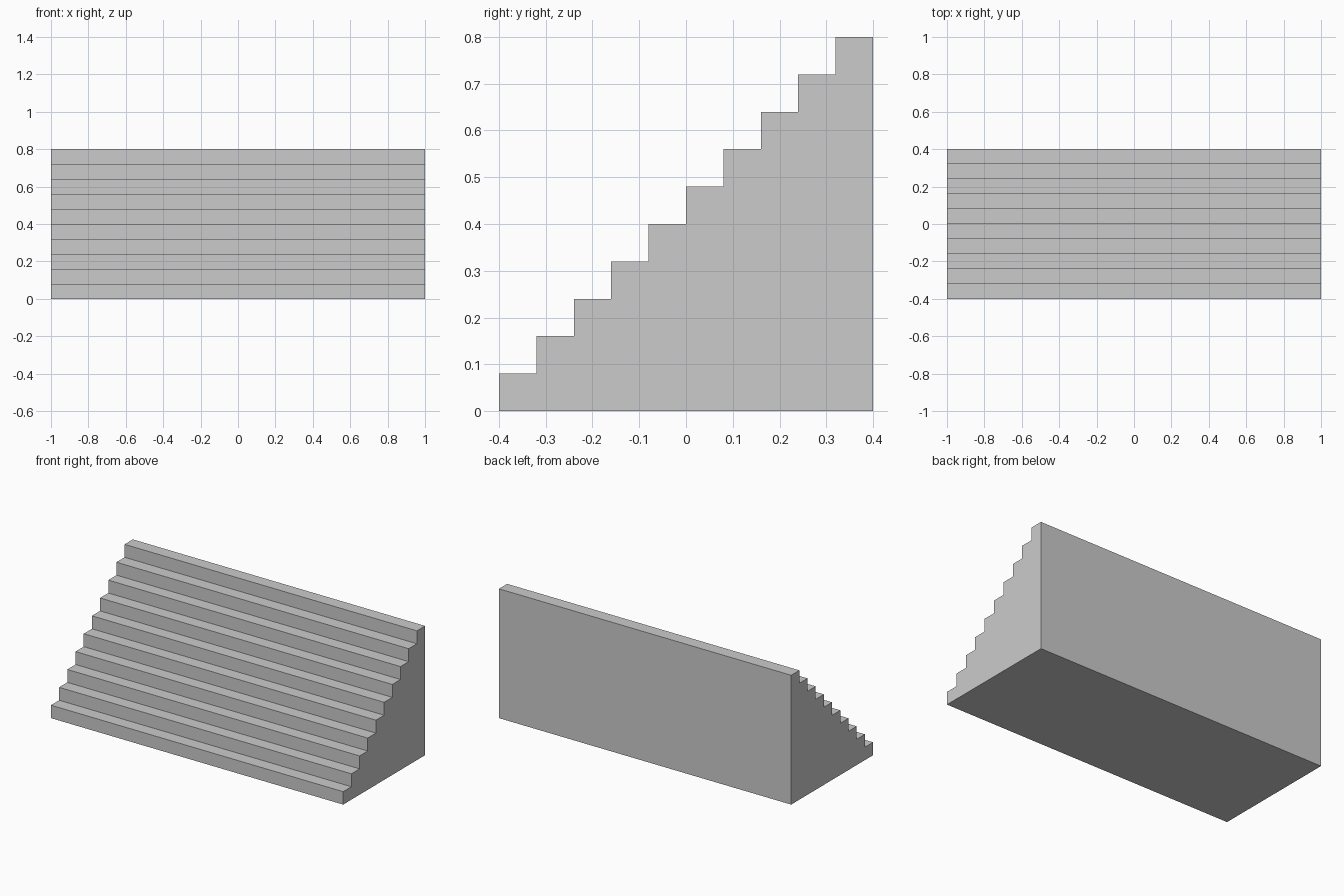
import bpy
import bmesh

if "Cube" in bpy.data.objects:
    bpy.data.objects.remove(bpy.data.objects["Cube"])

STEPS = 10
STEP = 0.08
HALF_WIDTH = 1.0
FRONT, BACK = -0.4, 0.4

# Side profile of the staircase as (y, z) points
profile = [(FRONT, 0.0)]
for i in range(STEPS):
    z = (i + 1) * STEP
    profile.append((FRONT + i * STEP, z))
    profile.append((FRONT + (i + 1) * STEP, z))
profile.append((BACK, 0.0))

# Staircase: the profile face extruded across the full width
bm = bmesh.new()
side = bm.faces.new([bm.verts.new((-HALF_WIDTH, y, z)) for y, z in profile])
extruded = bmesh.ops.extrude_face_region(bm, geom=[side], use_keep_orig=True)
moved = [v for v in extruded["geom"] if isinstance(v, bmesh.types.BMVert)]
bmesh.ops.translate(bm, verts=moved, vec=(2 * HALF_WIDTH, 0, 0))
bmesh.ops.recalc_face_normals(bm, faces=bm.faces)

mesh = bpy.data.meshes.new("staircase")
bm.to_mesh(mesh)
bm.free()
bpy.context.collection.objects.link(bpy.data.objects.new("staircase", mesh))
